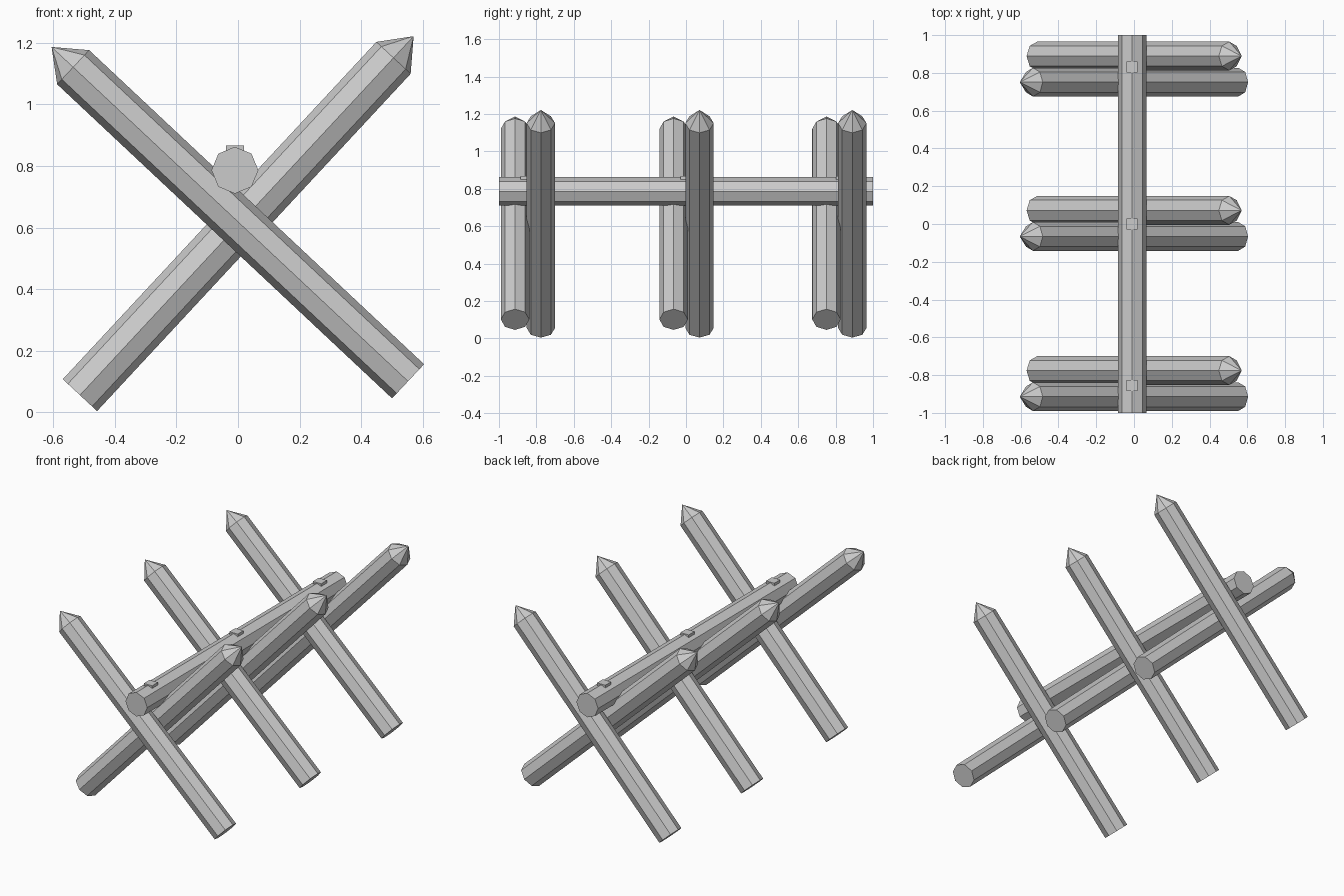
import bpy, bmesh, math
from mathutils import Vector, Matrix

# Remove the default cube
cube = bpy.data.objects.get("Cube")
if cube:
    bpy.data.objects.remove(cube, do_unlink=True)

# Single flat grey
grey = bpy.data.materials.new("plain grey")
grey.use_nodes = True
colour = (0.6, 0.6, 0.6, 1)
grey.diffuse_color = colour
grey.node_tree.nodes["Principled BSDF"].inputs["Base Color"].default_value = colour

SIDES = 8
RADIUS = 0.076
POINT = 0.096  # length of the sharpened end


def add_object(name, bm):
    bmesh.ops.recalc_face_normals(bm, faces=bm.faces)
    mesh = bpy.data.meshes.new(name)
    bm.to_mesh(mesh)
    bm.free()
    mesh.materials.append(grey)
    obj = bpy.data.objects.new(name, mesh)
    bpy.context.collection.objects.link(obj)
    return obj


def log(name, start, end, pointed=False, twist=0.0):
    """Eight-sided log from start to end, optionally sharpened at the end."""
    start, end = Vector(start), Vector(end)
    axis = (end - start).normalized()
    side = Vector((0, 1, 0)) if abs(axis.y) < 0.5 else Vector((1, 0, 0))
    up = axis.cross(side)
    shoulder = end - axis * POINT if pointed else end
    bm = bmesh.new()
    rings = []
    for centre in (start, shoulder):
        ring = []
        for i in range(SIDES):
            a = math.tau * i / SIDES + twist
            ring.append(bm.verts.new(centre + RADIUS * (side * math.cos(a) + up * math.sin(a))))
        rings.append(ring)
    low, high = rings
    tip = bm.verts.new(end) if pointed else None
    for i in range(SIDES):
        j = (i + 1) % SIDES
        bm.faces.new((low[i], low[j], high[j], high[i]))
        if pointed:
            bm.faces.new((high[i], high[j], tip))
    bm.faces.new(low)
    if not pointed:
        bm.faces.new(high)
    return add_object(name, bm)


# Long horizontal beam
BEAM_X, BEAM_Z = -0.01, 0.786
log("beam", (BEAM_X, -1, BEAM_Z), (BEAM_X, 1, BEAM_Z))

# Three pairs of crossed, sharpened stakes
for label, y in (("front", -0.845), ("middle", 0.003), ("rear", 0.82)):
    log(label + "_stake_left_foot", (0.552, y - 0.069, 0.101), (-0.605, y - 0.069, 1.186), True)
    log(label + "_stake_right_foot", (-0.513, y + 0.069, 0.056), (0.57, y + 0.069, 1.221), True)

# Small square pegs on top of the beam
for label, y in (("front", -0.855), ("middle", 0.0), ("rear", 0.832)):
    bm = bmesh.new()
    place = Matrix.Translation((BEAM_X, y, 0.852)) @ Matrix.Diagonal((0.058, 0.058, 0.03, 1))
    bmesh.ops.create_cube(bm, size=1, matrix=place)
    add_object(label + "_peg", bm)
